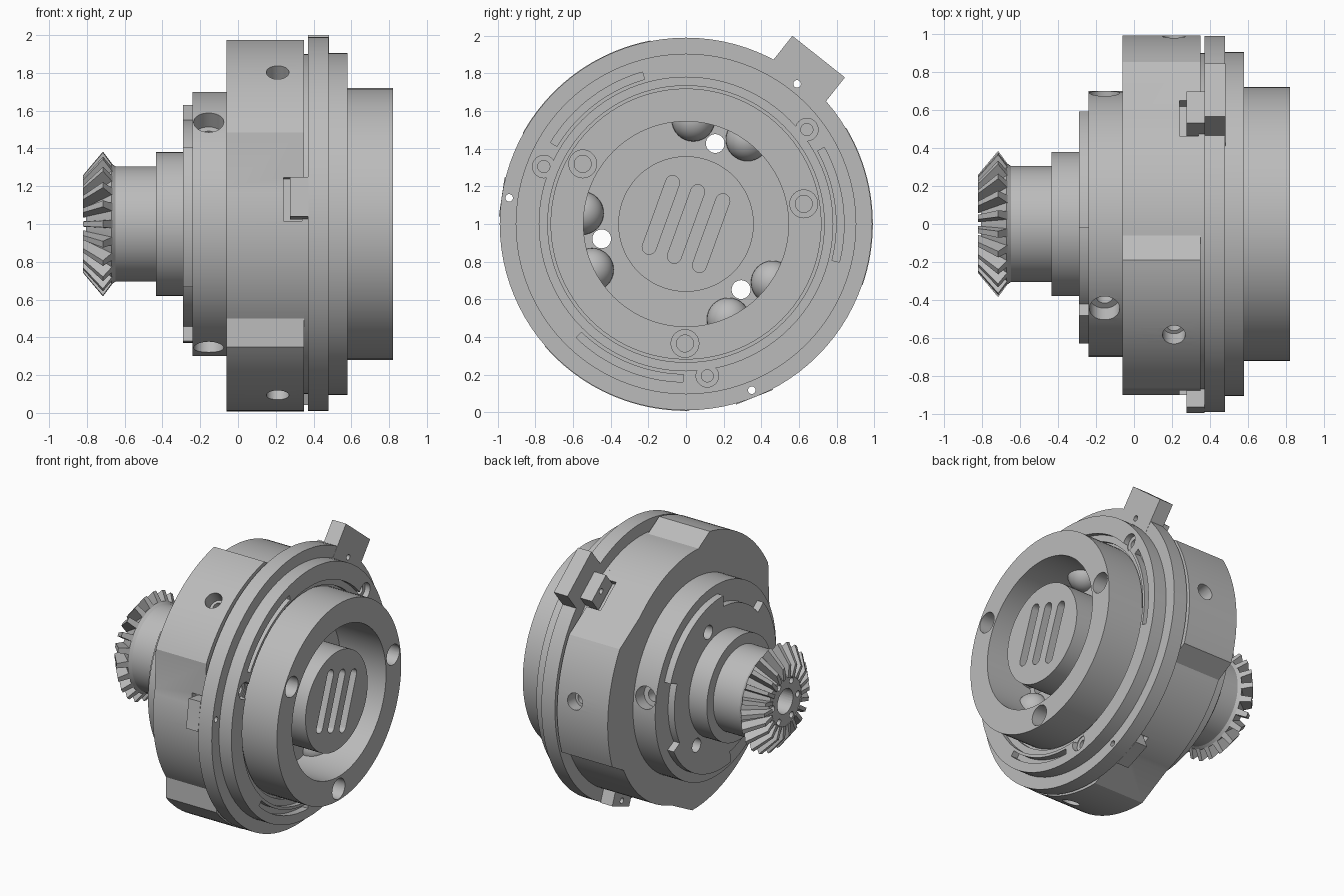
import bpy, bmesh
from math import sin, cos, radians, pi, hypot, atan2
from mathutils import Vector, Matrix

cube = bpy.data.objects.get("Cube")
if cube:
    bpy.data.objects.remove(cube)

steel = bpy.data.materials.new("plain_grey")
steel.use_nodes = True
GREY = (0.5, 0.5, 0.5, 1)
steel.diffuse_color = GREY
steel.node_tree.nodes["Principled BSDF"].inputs["Base Color"].default_value = GREY

AXIS = Vector((0, 0, 1))      # the shaft runs along x at this height
THIRDS = (0, 120, 240)


def polar(x, r, deg):
    return Vector((x, r * cos(radians(deg)), 1 + r * sin(radians(deg))))


def prism(bm, outline, x0, x1):
    """Extrude a list of (radius, degrees) points along the shaft."""
    face = bm.faces.new([bm.verts.new(polar(x0, r, a)) for r, a in outline])
    ext = bmesh.ops.extrude_face_region(bm, geom=[face])["geom"]
    bmesh.ops.translate(bm, vec=(x1 - x0, 0, 0),
                        verts=[v for v in ext if isinstance(v, bmesh.types.BMVert)])


def lathe(bm, profile, closed=False, steps=96):
    """Spin (x, radius) points around the shaft."""
    vs = [bm.verts.new(polar(x, r, 0)) for x, r in profile]
    pairs = list(zip(vs, vs[1:])) + ([(vs[-1], vs[0])] if closed else [])
    edges = [bm.edges.new(p) for p in pairs]
    bmesh.ops.spin(bm, geom=vs + edges, cent=AXIS, axis=(1, 0, 0), angle=2 * pi, steps=steps)
    bmesh.ops.remove_doubles(bm, verts=bm.verts[:], dist=1e-4)


def rod(bm, start, direction, radius, length):
    """Cylinder starting at a point."""
    d = Vector(direction).normalized()
    m = Matrix.Translation(start + d * length / 2) @ d.to_track_quat('Z', 'Y').to_matrix().to_4x4()
    bmesh.ops.create_cone(bm, cap_ends=True, segments=32, radius1=radius, radius2=radius,
                          depth=length, matrix=m)


def block(bm, x0, x1, r0, r1, half, deg):
    """Box with flat sides pointing outward at an angle."""
    corners = [(r0, -half), (r1, -half), (r1, half), (r0, half)]
    prism(bm, [(hypot(*c), deg + atan2(c[1], c[0]) * 180 / pi) for c in corners], x0, x1)


def sector(r0, r1, a0, a1, n=24):
    arc = [a0 + (a1 - a0) * i / n for i in range(n + 1)]
    return [(r1, a) for a in arc] + [(r0, a) for a in reversed(arc)]


def raw(name, bm):
    bmesh.ops.recalc_face_normals(bm, faces=bm.faces[:])
    mesh = bpy.data.meshes.new(name)
    bm.to_mesh(mesh)
    bm.free()
    ob = bpy.data.objects.new(name, mesh)
    bpy.context.collection.objects.link(ob)
    return ob


def part(name, build, *cuts):
    """Make an object, subtract each cutter, then shade it."""
    bm = bmesh.new()
    build(bm)
    ob = raw(name, bm)
    ob.data.materials.append(steel)
    bpy.ops.object.select_all(action='DESELECT')
    ob.select_set(True)
    bpy.context.view_layer.objects.active = ob
    for cut in cuts:
        cb = bmesh.new()
        cut(cb)
        cutter = raw("cutter", cb)
        cutter.hide_render = True
        mod = ob.modifiers.new("cut", 'BOOLEAN')
        mod.operation, mod.solver, mod.object = 'DIFFERENCE', 'EXACT', cutter
        bpy.ops.object.modifier_apply(modifier=mod.name)
        bpy.data.objects.remove(cutter)
    bpy.ops.object.shade_smooth_by_angle(angle=radians(25))
    return ob


def axial_holes(angles, r, radius, x0, x1):
    def cut(bm):
        for a in angles:
            rod(bm, polar(x0, r, a), (1, 0, 0), radius, x1 - x0)
    return cut


def radial_holes(first, x, radius, r0, r1):
    def cut(bm):
        for t in THIRDS:
            out = polar(0, 1, first + t) - AXIS
            rod(bm, polar(x, r0, first + t), out, radius, r1 - r0)
    return cut


VENTS = [70 + t for t in THIRDS]
LUGS = [51.6 + t for t in THIRDS]
vents = axial_holes(VENTS, 0.455, 0.05, -0.5, 0.7)


# Bevel gear
def gear_core(bm):
    lathe(bm, [(-0.62, 0), (-0.64, 0.3), (-0.67, 0.32), (-0.805, 0.19), (-0.805, 0)])


def gear_teeth(bm):
    n = 22
    for i in range(n):
        sides = []
        for s in (-1, 1):
            pts = [(-0.645, 0.29, 4.8), (-0.715, 0.385, 2.6), (-0.82, 0.26, 2.8), (-0.82, 0.17, 4.8)]
            sides.append([bm.verts.new(polar(x, r, i * 360 / n + s * w)) for x, r, w in pts])
        a, b = sides
        bm.faces.new(a)
        bm.faces.new(b)
        for j in range(4):
            k = (j + 1) % 4
            bm.faces.new((a[j], a[k], b[k], b[j]))


part("gear_core", gear_core, axial_holes([0], 0, 0.09, -0.9, -0.66),
     axial_holes(range(0, 360, 60), 0.145, 0.022, -0.9, -0.7))
part("gear_teeth", gear_teeth)

# Stepped hub behind the gear
part("hub", lambda bm: lathe(bm, [(-0.65, 0), (-0.65, 0.305), (-0.435, 0.305), (-0.435, 0.38),
                                  (-0.25, 0.38), (-0.25, 0)]))


# Lobed retaining plate
def plate(bm):
    outline = []
    for t in THIRDS:
        for r, a0, a1 in ((0.63, 20, 92), (0.55, 92, 140)):
            outline += [(r, t + a0 + (a1 - a0) * i / 20) for i in range(21)]
    prism(bm, outline, -0.29, -0.24)


part("retaining_plate", plate, vents)

# Collar with radial screw holes
part("collar", lambda bm: lathe(bm, [(-0.24, 0), (-0.24, 0.7), (-0.05, 0.7), (-0.05, 0)]), vents,
     radial_holes(129.5, -0.155, 0.08, 0.6, 0.8), radial_holes(129.5, -0.155, 0.045, 0.5, 0.65))


# Main housing: three raised lobes joined by lower arcs
def housing(bm):
    outline = []
    for t in THIRDS:
        for r, a0, a1 in ((0.993, 101, 150.8), (0.9, 167, 213.8)):
            outline += [(r, t + a0 + (a1 - a0) * i / 20) for i in range(21)]
    prism(bm, outline, -0.06, 0.35)


def lug_slots(bm):
    for a in LUGS:
        block(bm, 0.24, 0.4, 0.85, 1.1, 0.115, a)


part("housing", housing, vents, radial_holes(126, 0.21, 0.06, 0.9, 1.1),
     radial_holes(126, 0.21, 0.04, 0.8, 0.95), lug_slots)
part("spacer", lambda bm: lathe(bm, [(0.34, 0.7), (0.34, 0.9), (0.38, 0.9), (0.38, 0.7)], True))

# Clamp ring with its lugs and handle
lug_holes = axial_holes(LUGS, 0.95, 0.02, 0.1, 0.7)
part("clamp_ring", lambda bm: lathe(bm, [(0.37, 0.7), (0.37, 0.99), (0.48, 0.99), (0.48, 0.7)], True),
     lug_holes)
part("handle_tab", lambda bm: block(bm, 0.37, 0.481, 0.85, 1.135, 0.178, LUGS[0]), lug_holes)


def lugs(bm):
    for a in LUGS:
        block(bm, 0.275, 0.372, 0.87, 0.99, 0.105, a)


part("clamp_lugs", lugs, lug_holes)


# Grooved face ring
def face_ring(bm):
    lathe(bm, [(0.47, 0.7), (0.47, 0.905), (0.58, 0.905), (0.58, 0.78), (0.545, 0.78),
               (0.545, 0.735), (0.52, 0.735), (0.52, 0.7)], True)


def arc_slots(bm):
    for t in THIRDS:
        prism(bm, sector(0.80, 0.84, 106 + t, 149 + t), 0.53, 0.7)


FACE_SCREWS = [38 + t for t in THIRDS]
part("face_ring", face_ring, arc_slots, axial_holes(FACE_SCREWS, 0.815, 0.06, 0.54, 0.7),
     axial_holes(FACE_SCREWS, 0.815, 0.032, 0.5, 0.7))


# Nose with an annular recess around a slotted boss
def nose(bm):
    lathe(bm, [(0.34, 0), (0.34, 0.72), (0.82, 0.72), (0.82, 0.545), (0.45, 0.545),
               (0.45, 0.36), (0.8, 0.36), (0.8, 0)])


def boss_slots(bm):
    along = Vector((0.34, 0.94))
    side = Vector((0.94, -0.34))
    for k in (-1, 0, 1):
        outline = []
        for end in (1, -1):
            for i in range(13):
                a = pi * i / 12
                p = side * (k * 0.142 + end * 0.037 * cos(a)) + along * end * (0.183 + 0.037 * sin(a))
                outline.append((p.length, atan2(p.y, p.x) * 180 / pi))
        prism(bm, outline, 0.74, 0.9)


NOSE_SCREWS = (9.7, 149.8, 269.5)
part("nose", nose, vents, boss_slots, axial_holes(NOSE_SCREWS, 0.635, 0.074, 0.72, 0.9),
     axial_holes(NOSE_SCREWS, 0.635, 0.045, 0.6, 0.8))


# Rounded bosses in the recess beside each vent
def domes(bm):
    for a in VENTS:
        for off in (-16, 16):
            bmesh.ops.create_uvsphere(bm, u_segments=32, v_segments=16, radius=0.115,
                                      matrix=Matrix.Translation(polar(0.46, 0.555, a + off)))


part("recess_domes", domes)
